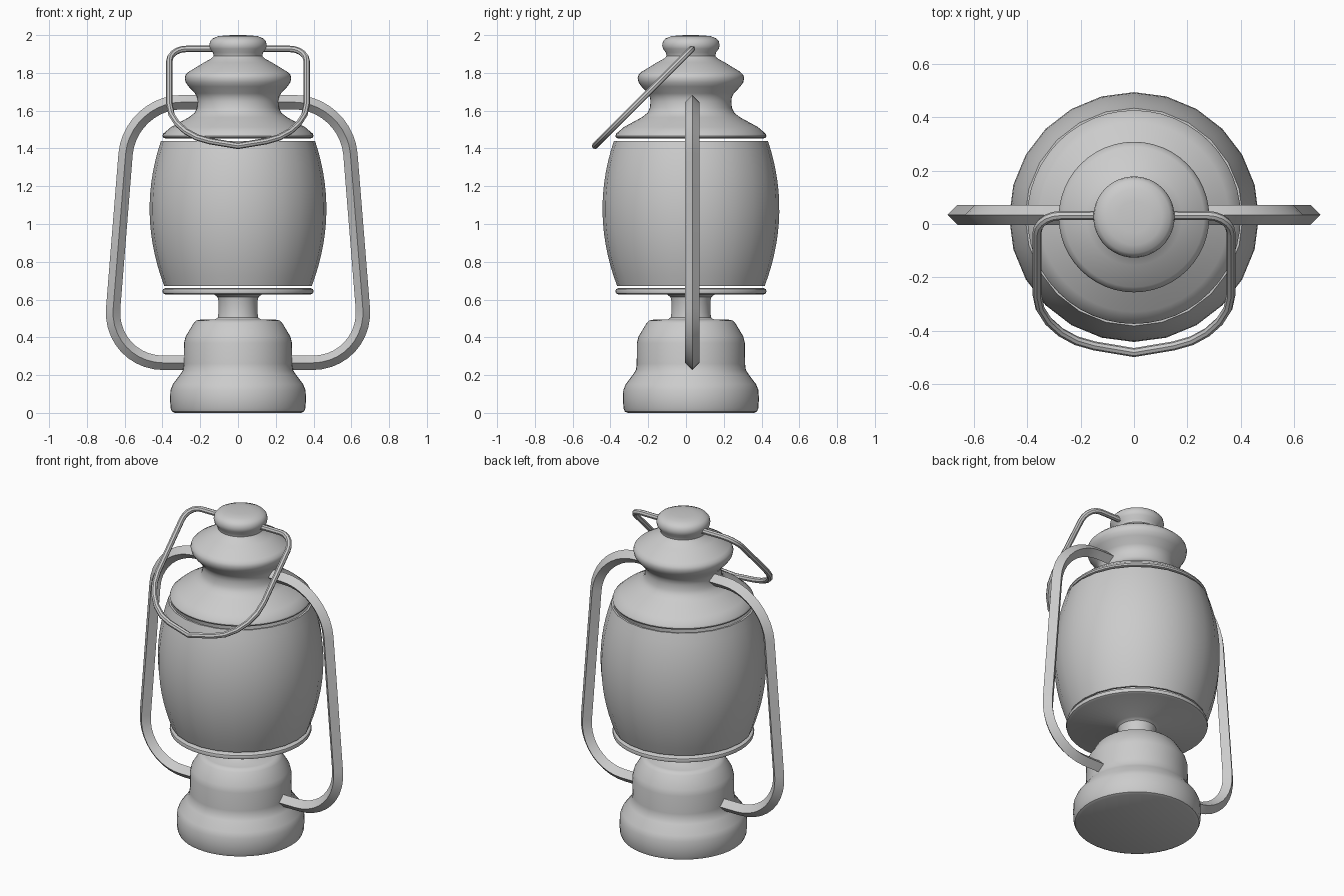
import bpy, bmesh, math
from mathutils import Vector

cube = bpy.data.objects.get("Cube")
if cube:
    bpy.data.objects.remove(cube, do_unlink=True)

AXIS_Y = 0.026
HANDLE_Y = 0.034

grey = bpy.data.materials.new("plain_grey")
grey.use_nodes = True
grey.diffuse_color = (0.6, 0.6, 0.6, 1)
grey.node_tree.nodes["Principled BSDF"].inputs["Base Color"].default_value = (0.6, 0.6, 0.6, 1)


def finish(name, bm, angle=40):
    """Clean the mesh, make it an object and shade it."""
    bmesh.ops.remove_doubles(bm, verts=bm.verts, dist=0.0001)
    bmesh.ops.recalc_face_normals(bm, faces=bm.faces)
    mesh = bpy.data.meshes.new(name)
    bm.to_mesh(mesh)
    bm.free()
    mesh.materials.append(grey)
    ob = bpy.data.objects.new(name, mesh)
    bpy.context.collection.objects.link(ob)
    bpy.ops.object.select_all(action='DESELECT')
    bpy.context.view_layer.objects.active = ob
    ob.select_set(True)
    bpy.ops.object.shade_smooth_by_angle(angle=math.radians(angle))
    return ob


def bridge(bm, ring_a, ring_b):
    n = len(ring_a)
    for i in range(n):
        j = (i + 1) % n
        bm.faces.new((ring_a[i], ring_a[j], ring_b[j], ring_b[i]))


def lathe(name, profile, sides=48, closed=False):
    """Turn (radius, height) points around the upright axis."""
    bm = bmesh.new()
    rings = []
    for r, z in profile:
        r = max(r, 0.00001)
        angles = [math.tau * i / sides for i in range(sides)]
        rings.append([bm.verts.new((r * math.cos(a), AXIS_Y + r * math.sin(a), z))
                      for a in angles])
    for a, b in zip(rings, rings[1:]):
        bridge(bm, a, b)
    if closed:
        bridge(bm, rings[-1], rings[0])
    return finish(name, bm)


def rounded(points, cuts, steps):
    """Path through the points, each inner corner rounded over its cut length."""
    pts = [Vector(p) for p in points]
    path = [pts[0]]
    for i, cut in enumerate(cuts, 1):
        c = pts[i]
        a = c + (pts[i - 1] - c).normalized() * cut
        b = c + (pts[i + 1] - c).normalized() * cut
        ca, cb = a.lerp(c, 0.55), b.lerp(c, 0.55)
        for k in range(steps + 1):
            t = k / steps
            s = 1 - t
            path.append(a * s**3 + ca * 3 * s * s * t + cb * 3 * s * t * t + b * t**3)
    path.append(pts[-1])
    return path


def sweep(name, path, normal, radius, sides):
    """Carry a regular section along a flat path with the given plane normal."""
    bm = bmesh.new()
    rings = []
    last = len(path) - 1
    for i, p in enumerate(path):
        before = (p - path[max(i - 1, 0)]).normalized()
        after = (path[min(i + 1, last)] - p).normalized()
        out = (before + after).normalized().cross(normal)
        angles = [math.tau * k / sides for k in range(sides)]
        rings.append([bm.verts.new(p + (out * math.cos(a) + normal * math.sin(a)) * radius)
                      for a in angles])
    for a, b in zip(rings, rings[1:]):
        bridge(bm, a, b)
    bm.faces.new(rings[0])
    bm.faces.new(rings[-1])
    return finish(name, bm)


# Stepped fuel tank with neck and glass plate
lathe("base", [
    (0, 0), (0.335, 0), (0.35, 0.007), (0.357, 0.025), (0.36, 0.07), (0.358, 0.12),
    (0.345, 0.152), (0.305, 0.205), (0.291, 0.228), (0.287, 0.26), (0.286, 0.37),
    (0.277, 0.405), (0.235, 0.475), (0.222, 0.488), (0.205, 0.493), (0.12, 0.495),
    (0.107, 0.505), (0.103, 0.53), (0.103, 0.59), (0.108, 0.613), (0.125, 0.626),
    (0.385, 0.627), (0.397, 0.633), (0.4, 0.644), (0.397, 0.655), (0.385, 0.661), (0, 0.661)])

# Barrel-shaped glass with a thin wall
heights = [0.672 + 0.768 * i / 14 for i in range(15)]
outer = [(0.468 - 0.078 * ((z - 1.08) / 0.41) ** 2, z) for z in heights]
inner = [(r - 0.012, z) for r, z in reversed(outer)]
lathe("glass", outer + inner, sides=24, closed=True)

# Tiered roof and cap
lathe("roof", [
    (0, 1.453), (0.385, 1.453), (0.396, 1.457), (0.4, 1.466), (0.396, 1.478), (0.355, 1.513),
    (0.26, 1.565), (0.23, 1.588), (0.217, 1.615), (0.214, 1.65), (0.217, 1.672),
    (0.228, 1.692), (0.262, 1.728), (0.277, 1.75), (0.282, 1.773), (0.277, 1.79),
    (0.262, 1.805), (0.18, 1.855), (0.14, 1.877), (0.129, 1.89), (0.133, 1.908),
    (0.148, 1.928), (0.152, 1.947), (0.148, 1.967), (0.135, 1.982), (0.105, 1.994),
    (0.06, 1.999), (0, 2)])

# Side tubes joining the roof and the tank
for side, sign in (("left", 1), ("right", -1)):
    corners = [(0.205, 1.645), (0.573, 1.645), (0.684, 0.265), (0.27, 0.265)]
    path = rounded([(sign * x, HANDLE_Y, z) for x, z in corners], (0.275, 0.29), 10)
    sweep(side + "_side_tube", path, Vector((0, 1, 0)), 0.038, 4)

# Carrying bail, tipped forward from the cap
slope = Vector((0, -1, -1)).normalized()
pivot = Vector((0, 0.032, 1.927))
half = [(0.1, 0), (0.363, 0), (0.363, 0.64), (0, 0.726)]
half = rounded([pivot + Vector((x, 0, 0)) + slope * s for x, s in half], (0.09, 0.22), 5)
other = [Vector((-p.x, p.y, p.z)) for p in reversed(half[:-1])]
sweep("bail", half + other, Vector((0, 1, -1)).normalized(), 0.017, 8)
